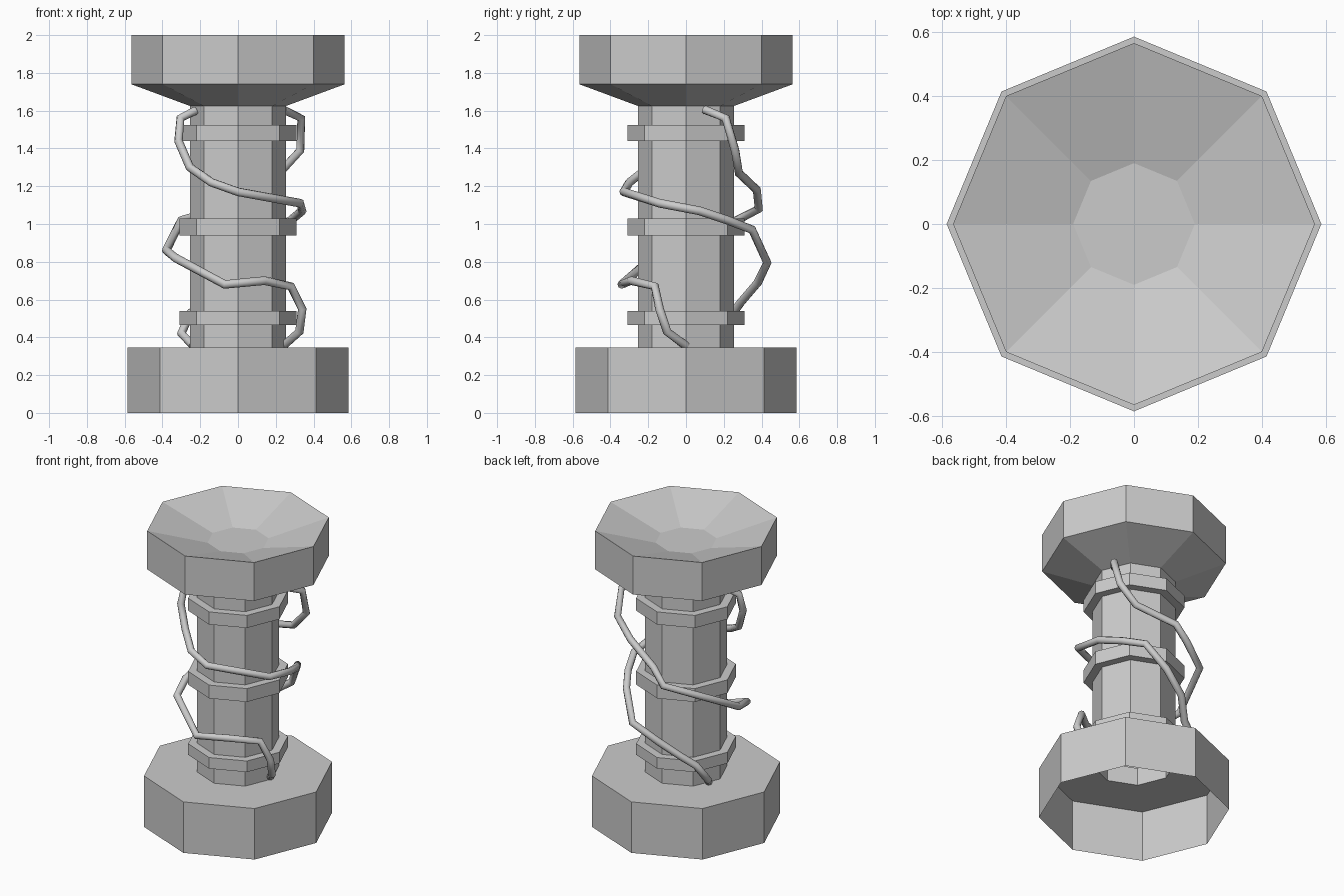
import bpy, bmesh, math

if "Cube" in bpy.data.objects:
    bpy.data.objects.remove(bpy.data.objects["Cube"])

SIDES = 8


def lathe(name, profile, cap_end=False):
    """Revolve (radius, z) points into a flat-faced octagonal shell."""
    bm = bmesh.new()
    rings = []
    for r, z in profile:
        rings.append([bm.verts.new((r * math.cos(k * math.tau / SIDES),
                                    r * math.sin(k * math.tau / SIDES), z))
                      for k in range(SIDES)])
    for a, b in zip(rings, rings[1:]):
        for k in range(SIDES):
            n = (k + 1) % SIDES
            bm.faces.new((a[k], a[n], b[n], b[k]))
    if cap_end:
        bm.faces.new(rings[-1])
    mesh = bpy.data.meshes.new(name)
    bm.to_mesh(mesh)
    bm.free()
    obj = bpy.data.objects.new(name, mesh)
    bpy.context.collection.objects.link(obj)
    return obj


def vine(name, points, radius=0.023):
    """Round tube following a bent path."""
    curve = bpy.data.curves.new(name, 'CURVE')
    curve.dimensions = '3D'
    curve.bevel_depth = radius
    curve.bevel_resolution = 2
    curve.use_fill_caps = True
    spline = curve.splines.new('POLY')
    spline.points.add(len(points) - 1)
    for p, co in zip(spline.points, points):
        p.co = (*co, 1)
        p.radius = 1
    spline.use_smooth = True
    obj = bpy.data.objects.new(name, curve)
    bpy.context.collection.objects.link(obj)
    return obj


# Pedestal: hollow base, column with three raised bands, dished bowl on top
COLUMN, BAND = 0.255, 0.31
profile = [(0.585, 0), (0.585, 0.345), (COLUMN, 0.345)]
for low, high in ((0.465, 0.54), (0.94, 1.03), (1.44, 1.525)):
    profile += [(COLUMN, low), (BAND, low), (BAND, high), (COLUMN, high)]
profile += [(COLUMN, 1.625), (0.565, 1.74), (0.565, 2.0), (0.19, 1.89)]
lathe("pedestal", profile, cap_end=True)

# Vine starting at the right under the bowl and ending at the right of the base
vine("vine_right", [
    (0.24, 0.10, 1.605), (0.335, 0.21, 1.56), (0.33, 0.26, 1.39),
    (0.22, 0.28, 1.27), (-0.02, 0.375, 1.18), (-0.10, 0.385, 1.08),
    (-0.30, 0.27, 1.02), (-0.38, -0.02, 0.86), (-0.33, -0.18, 0.82),
    (-0.07, -0.34, 0.68), (0.14, -0.29, 0.70), (0.28, -0.165, 0.67),
    (0.34, -0.14, 0.55), (0.325, -0.10, 0.43), (0.24, 0.0, 0.355)])

# Vine starting at the left under the bowl and ending at the left of the base
vine("vine_left", [
    (-0.225, -0.09, 1.60), (-0.305, -0.13, 1.56), (-0.315, -0.16, 1.44),
    (-0.255, -0.20, 1.30), (-0.14, -0.30, 1.22), (0.0, -0.33, 1.17),
    (0.33, -0.14, 1.11), (0.34, 0.07, 1.07), (0.28, 0.22, 1.02),
    (0.20, 0.35, 0.97), (0.10, 0.43, 0.795), (-0.06, 0.38, 0.69),
    (-0.16, 0.29, 0.585), (-0.25, 0.25, 0.53), (-0.30, 0.19, 0.42),
    (-0.24, 0.10, 0.36)])
